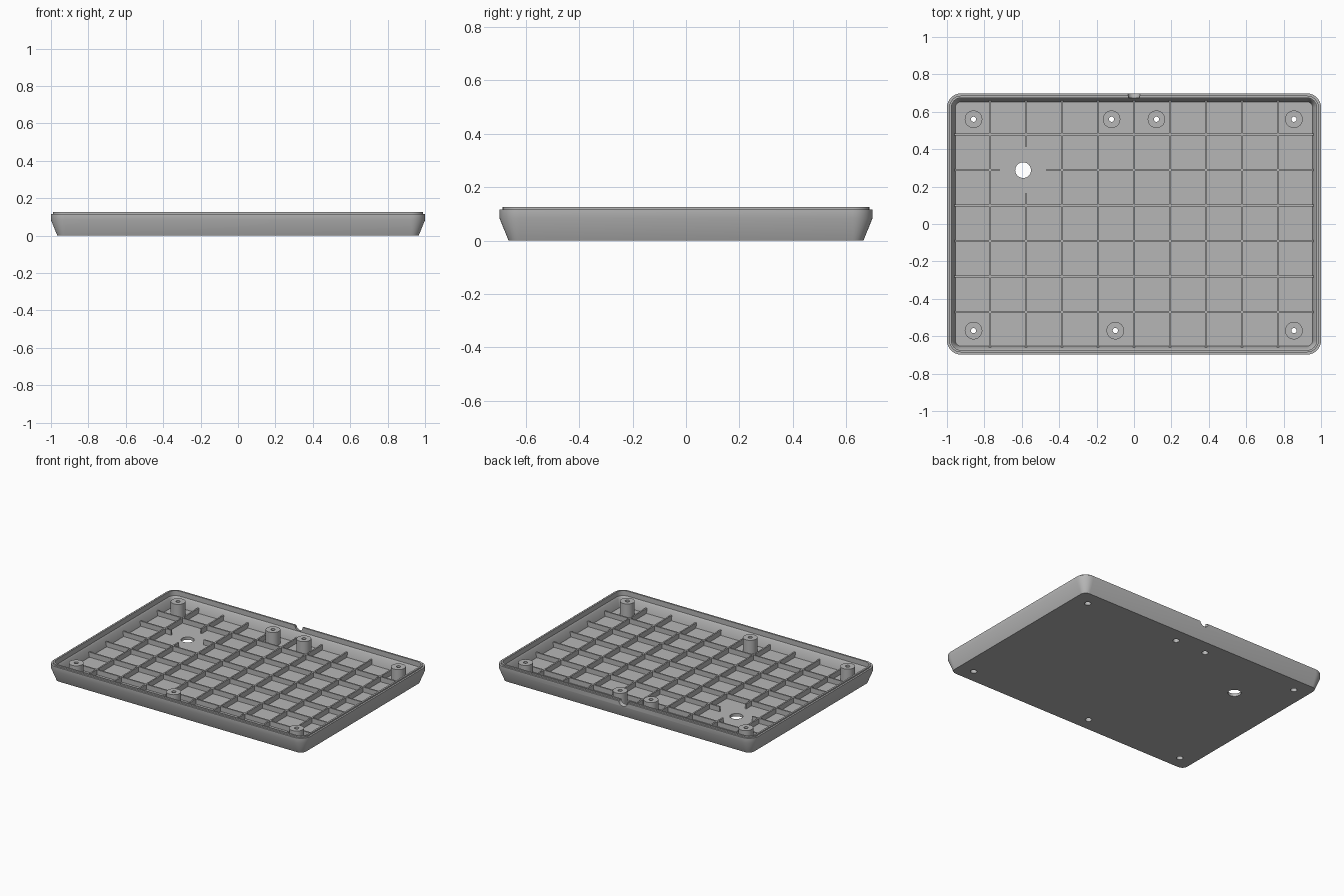
import bpy, bmesh, math
from mathutils import Matrix

cube = bpy.data.objects.get("Cube")
if cube:
    bpy.data.objects.remove(cube, do_unlink=True)

grey = bpy.data.materials.new("mid_grey")
grey.use_nodes = True
COLOR = (0.47, 0.47, 0.47, 1)
grey.diffuse_color = COLOR
grey.node_tree.nodes["Principled BSDF"].inputs["Base Color"].default_value = COLOR

HX, HY, RADIUS = 1.0, 0.698, 0.075
FLOOR, RIB_TOP, BOSS_TOP = 0.02, 0.055, 0.115
BORE, SCREW = 0.021, 0.014
BOSSES = [(-0.858, 0.56), (-0.12, 0.56), (0.12, 0.56), (0.855, 0.56),
          (-0.858, -0.57), (-0.1, -0.57), (0.855, -0.57)]
HOLE = (-0.593, 0.288)


def finish(bm, name):
    bmesh.ops.recalc_face_normals(bm, faces=bm.faces[:])
    mesh = bpy.data.meshes.new(name)
    bm.to_mesh(mesh)
    bm.free()
    mesh.materials.append(grey)
    obj = bpy.data.objects.new(name, mesh)
    bpy.context.collection.objects.link(obj)
    return obj


def select(obj):
    bpy.ops.object.select_all(action='DESELECT')
    obj.select_set(True)
    bpy.context.view_layer.objects.active = obj


def smooth(obj):
    select(obj)
    bpy.ops.object.shade_smooth_by_angle(angle=math.radians(30))


def bridge(bm, a, b):
    n = len(a)
    for i in range(n):
        j = (i + 1) % n
        bm.faces.new((a[i], a[j], b[j], b[i]))


def rounded_ring(bm, inset, z, steps=8):
    r = max(RADIUS - inset, 0.02)
    cx, cy = HX - inset - r, HY - inset - r
    ring = []
    for k, (sx, sy) in enumerate([(1, 1), (-1, 1), (-1, -1), (1, -1)]):
        for i in range(steps + 1):
            a = math.pi / 2 * (k + i / steps)
            ring.append(bm.verts.new((sx * cx + r * math.cos(a), sy * cy + r * math.sin(a), z)))
    return ring


# Tray: flared outer wall, stepped lip, sloping inner wall and floor
bm = bmesh.new()
profile = [(0.034, 0), (0, 0.083), (0, 0.116), (0.012, 0.116), (0.012, 0.125),
           (0.024, 0.125), (0.024, 0.09), (0.032, 0.08), (0.045, FLOOR)]
rings = [rounded_ring(bm, inset, z) for inset, z in profile]
for a, b in zip(rings, rings[1:]):
    bridge(bm, a, b)
bm.faces.new(rings[0])
bm.faces.new(rings[-1])
tray = finish(bm, "tray")

# Cutters: screw bores, large floor hole, flared cable notch in the back rim
bm = bmesh.new()
for (x, y), r in [(p, BORE) for p in BOSSES] + [(HOLE, 0.042)]:
    bmesh.ops.create_cone(bm, cap_ends=True, segments=32, radius1=r, radius2=r,
                          depth=0.1, matrix=Matrix.Translation((x, y, 0.01)))
turn = Matrix.Translation((0, HY - 0.01, 0.122)) @ Matrix.Rotation(-math.pi / 2, 4, 'X')
bmesh.ops.create_cone(bm, cap_ends=True, segments=32, radius1=0.022, radius2=0.042,
                      depth=0.08, matrix=turn)
cutter = finish(bm, "hole_cutter")
cutter.hide_render = True
mod = tray.modifiers.new("holes", 'BOOLEAN')
mod.operation = 'DIFFERENCE'
mod.solver = 'EXACT'
mod.object = cutter
select(tray)
bpy.ops.object.modifier_apply(modifier=mod.name)
bpy.data.objects.remove(cutter, do_unlink=True)
smooth(tray)

# Stiffening ribs, broken around the large floor hole
bm = bmesh.new()


def rib(x0, x1, y0, y1):
    z0 = FLOOR - 0.005
    mat = (Matrix.Translation(((x0 + x1) / 2, (y0 + y1) / 2, (z0 + RIB_TOP) / 2))
           @ Matrix.Diagonal((x1 - x0, y1 - y0, RIB_TOP - z0, 1)))
    bmesh.ops.create_cube(bm, size=1, matrix=mat)


PITCH, HALF = 0.1923, 0.005
EX, EY, GAP = 0.961, 0.659, 0.126
for i in range(-4, 5):
    x = i * PITCH
    spans = [(-EY, HOLE[1] - GAP), (HOLE[1] + GAP, EY)] if i == -3 else [(-EY, EY)]
    for a, b in spans:
        rib(x - HALF, x + HALF, a, b)
for j in range(6):
    y = -0.471 + j * 0.19
    spans = [(-EX, HOLE[0] - GAP), (HOLE[0] + GAP, EX)] if j == 4 else [(-EX, EX)]
    for a, b in spans:
        rib(a, b, y - HALF, y + HALF)
finish(bm, "floor_ribs")

# Screw bosses: hollow posts with a wide bore below and a narrow hole above
section = [(0.047, FLOOR), (0.047, BOSS_TOP), (SCREW, BOSS_TOP), (SCREW, 0.085),
           (BORE, 0.085), (BORE, FLOOR)]
for n, (x, y) in enumerate(BOSSES):
    bm = bmesh.new()
    angles = [math.tau * i / 32 for i in range(32)]
    loops = [[bm.verts.new((x + r * math.cos(a), y + r * math.sin(a), z)) for a in angles]
             for r, z in section]
    for a, b in zip(loops, loops[1:] + loops[:1]):
        bridge(bm, a, b)
    smooth(finish(bm, f"screw_boss_{n + 1}"))
